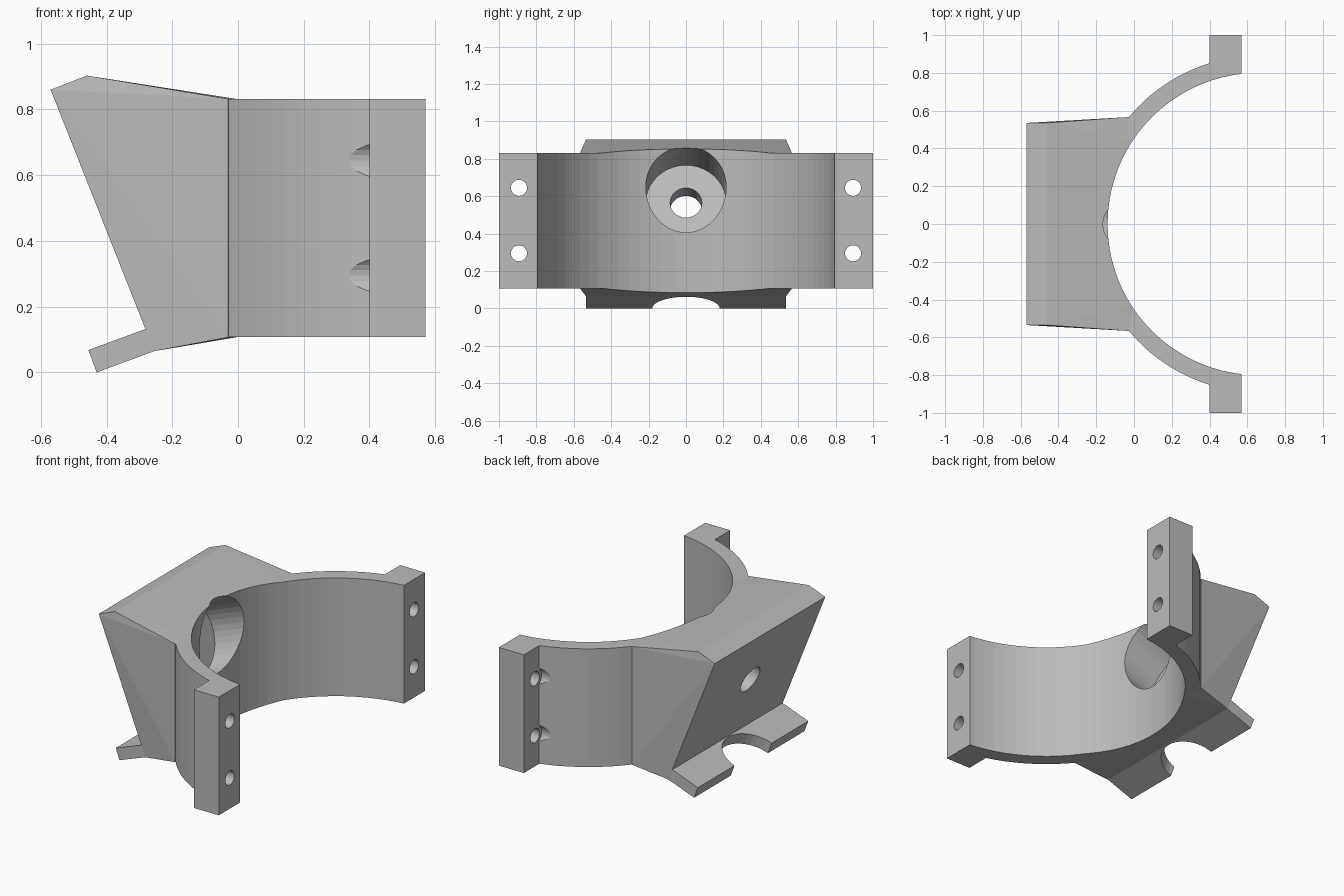
import bpy, bmesh, math
from mathutils import Vector

if "Cube" in bpy.data.objects:
    bpy.data.objects.remove(bpy.data.objects["Cube"])

grey = bpy.data.materials.new("plain_grey")
grey.diffuse_color = (0.5, 0.5, 0.5, 1)
grey.use_nodes = True
grey.node_tree.nodes["Principled BSDF"].inputs["Base Color"].default_value = grey.diffuse_color


def finish(name, bm):
    bmesh.ops.recalc_face_normals(bm, faces=bm.faces)
    me = bpy.data.meshes.new(name)
    bm.to_mesh(me)
    bm.free()
    me.materials.append(grey)
    ob = bpy.data.objects.new(name, me)
    bpy.context.collection.objects.link(ob)
    return ob


def prism(name, points, direction):
    """Extrude a flat outline along a direction."""
    bm = bmesh.new()
    face = bm.faces.new([bm.verts.new(p) for p in points])
    ext = bmesh.ops.extrude_face_region(bm, geom=[face])
    moved = [g for g in ext["geom"] if isinstance(g, bmesh.types.BMVert)]
    bmesh.ops.translate(bm, verts=moved, vec=direction)
    return finish(name, bm)


def rod(name, start, end, radius, sides=32):
    """Cylinder between two points."""
    a, b = Vector(start), Vector(end)
    bm = bmesh.new()
    bmesh.ops.create_cone(bm, cap_ends=True, segments=sides, radius1=radius,
                          radius2=radius, depth=(b - a).length)
    rot = Vector((0, 0, 1)).rotation_difference(b - a).to_matrix().to_4x4()
    bmesh.ops.transform(bm, matrix=rot, verts=bm.verts)
    bmesh.ops.translate(bm, verts=bm.verts, vec=(a + b) / 2)
    return finish(name, bm)


def boolean(target, tool, operation):
    mod = target.modifiers.new("cut", 'BOOLEAN')
    mod.operation = operation
    mod.solver = 'EXACT'
    mod.object = tool
    bpy.context.view_layer.objects.active = target
    bpy.ops.object.modifier_apply(modifier=mod.name)
    bpy.data.objects.remove(tool)


LOW, HIGH = 0.107, 0.832
CX, R_IN, R_OUT = 0.66, 0.80, 0.89

# half clamp with end flanges, solid until the bore is cut
end = math.acos((0.4 - CX) / R_OUT)
span = 2 * (math.pi - end)
outline = [(CX + R_OUT * math.cos(end + span * i / 40),
            R_OUT * math.sin(end + span * i / 40), LOW) for i in range(41)]
outline += [(0.4, -1, LOW), (0.57, -1, LOW), (0.57, 1, LOW), (0.4, 1, LOW)]
bracket = prism("clamp_bracket", outline, (0, 0, HIGH - LOW))

# tapered block joining the tilted back plate to the clamp
bm = bmesh.new()
for s in (-1, 1):
    for x, z in ((-0.57, 0.86), (-0.46, 0.903), (-0.28, 0.13),
                 (-0.255, 0.0646), (-0.14, LOW)):
        bm.verts.new((x, s * 0.535, z))
    for z in (LOW, HIGH):
        bm.verts.new((-0.03, s * 0.566, z))
        bm.verts.new((-0.005, s * 0.44, z))
bmesh.ops.convex_hull(bm, input=bm.verts)
boolean(bracket, finish("block", bm), 'UNION')

# sloping bottom lip
lip = [(-0.455, -0.535, 0.068), (-0.43, -0.535, 0.0),
       (-0.2, -0.535, 0.0849), (-0.225, -0.535, 0.153)]
boolean(bracket, prism("lip", lip, (0, 1.07, 0)), 'UNION')

# main clamp bore
boolean(bracket, rod("bore", (CX, 0, -0.3), (CX, 0, 1.3), R_IN, 80), 'DIFFERENCE')

# tilted recess and through hole square to the back plate
tilt = math.radians(21)
axis = Vector((math.cos(tilt), 0, math.sin(tilt)))
floor = Vector((-0.326, 0, 0.565))
boolean(bracket, rod("recess", floor, floor + axis * 0.6, 0.215, 40), 'DIFFERENCE')
boolean(bracket, rod("hole", floor - axis * 0.3, floor + axis * 0.1, 0.085), 'DIFFERENCE')

# round notch in the lip edge
up = Vector((-math.sin(tilt), 0, math.cos(tilt)))
mid = Vector((-0.4425, 0, 0.034))
boolean(bracket, rod("notch", mid - up * 0.1, mid + up * 0.09, 0.18, 40), 'DIFFERENCE')

# flange screw holes with screw head clearance in the ring wall
for s in (-1, 1):
    for z in (0.295, 0.645):
        y = s * 0.893
        boolean(bracket, rod("screw", (0.3, y, z), (0.7, y, z), 0.043, 24), 'DIFFERENCE')
        boolean(bracket, rod("head", (0.25, y, z), (0.4, y, z), 0.064, 24), 'DIFFERENCE')
